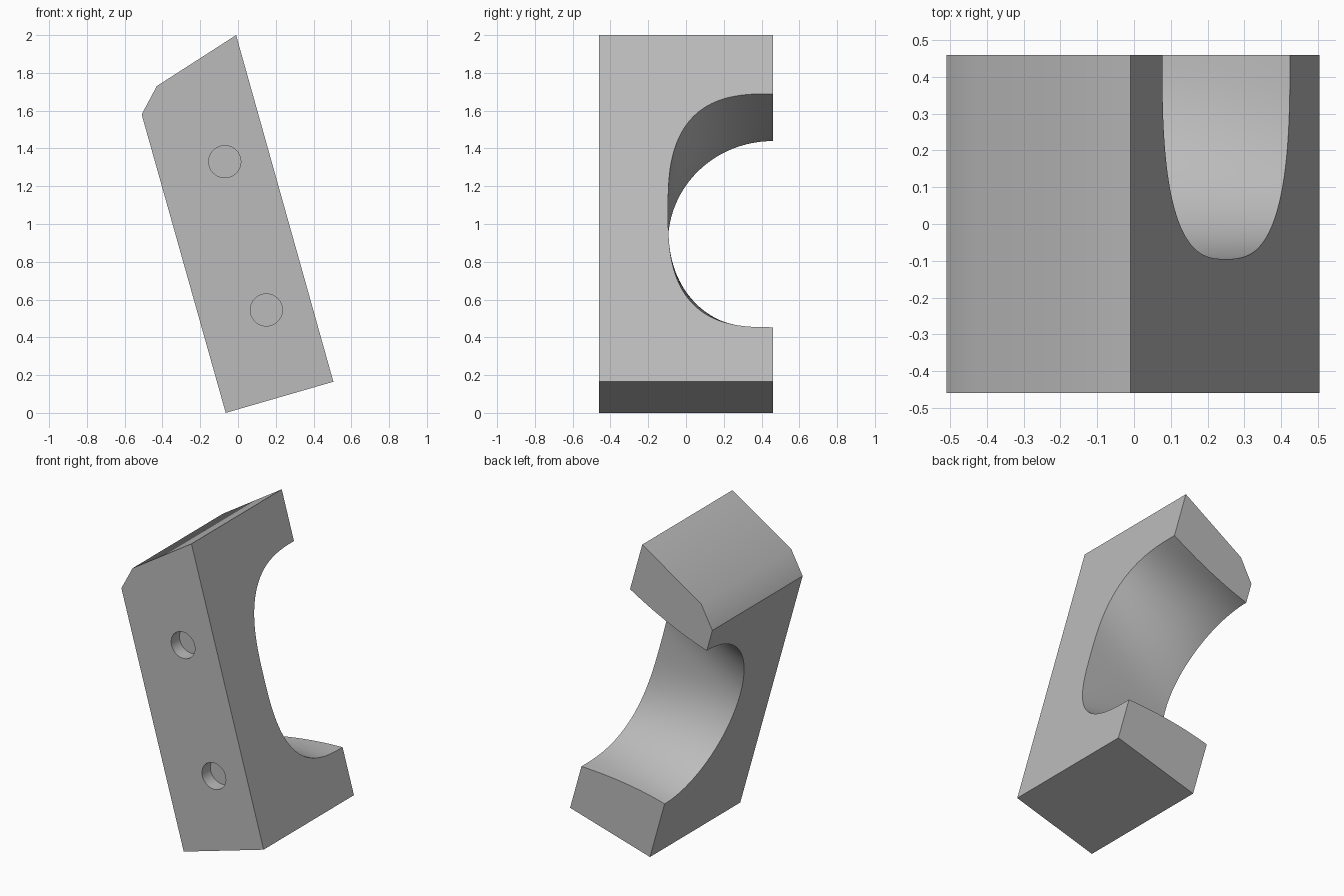
import bpy, bmesh, math
from mathutils import Vector

if "Cube" in bpy.data.objects:
    bpy.data.objects.remove(bpy.data.objects["Cube"])

grey = bpy.data.materials.new("plain grey")
grey.use_nodes = True
colour = (0.5, 0.5, 0.5, 1)
grey.diffuse_color = colour
grey.node_tree.nodes["Principled BSDF"].inputs["Base Color"].default_value = colour

HALF = 0.46                                        # half thickness in y
CORNER = Vector((-0.065, 0, 0))                    # lowest corner
ACROSS = Vector((0.57, 0, 0.165))                  # slanted base edge
ALONG = Vector((-ACROSS.z, 0, ACROSS.x)).normalized()
BITE_MID, DEPTH = 0.94, 0.555


def loft(name, rings):
    """Closed solid through rings of equal length."""
    bm = bmesh.new()
    loops = [[bm.verts.new(p) for p in ring] for ring in rings]
    n = len(loops[0])
    for a, b in zip(loops, loops[1:]):
        for i in range(n):
            j = (i + 1) % n
            bm.faces.new((a[i], a[j], b[j], b[i]))
    bm.faces.new(loops[0])
    bm.faces.new(loops[-1])
    bmesh.ops.recalc_face_normals(bm, faces=bm.faces)
    mesh = bpy.data.meshes.new(name)
    bm.to_mesh(mesh)
    bm.free()
    mesh.materials.append(grey)
    obj = bpy.data.objects.new(name, mesh)
    bpy.context.collection.objects.link(obj)
    return obj


def bite_ring(s):
    """Bite outline: round at the left face, longer and squarer at the right."""
    flare = max(s, 0) ** 1.8
    half, power = DEPTH + 0.085 * flare, 2 + 0.8 * flare
    ring = []
    for i in range(65):
        a = math.pi * i / 64
        c, d = math.cos(a), math.sin(a)
        v = math.copysign(abs(c) ** (2 / power), c) * half
        y = HALF - DEPTH * max(d, 0) ** (2 / power)
        ring.append(CORNER + ACROSS * s + ALONG * (BITE_MID + v) + Vector((0, y, 0)))
    out = Vector((0, 0.2, 0))
    return ring + [ring[-1] + out, ring[0] + out]


# Slanted block with a sloped, chamfered top
profile = [(-0.065, 0), (0.505, 0.165), (-0.01, 2), (-0.43, 1.73), (-0.51, 1.58)]
block = loft("slanted_block", [[(x, y, z) for x, z in profile] for y in (-HALF, HALF)])

# Flared bite through the back, and two blind round holes in the front
cutters = [loft("bite_cutter", [bite_ring(-0.05 + 1.1 * i / 22) for i in range(23)])]
for x, z in ((-0.07, 1.33), (0.15, 0.545)):
    rings = [[(x + 0.085 * math.cos(math.tau * i / 48), y,
               z + 0.085 * math.sin(math.tau * i / 48)) for i in range(48)]
             for y in (-HALF - 0.1, -HALF + 0.085)]
    cutters.append(loft("hole_cutter", rings))

bpy.context.view_layer.objects.active = block
block.select_set(True)
for cutter in cutters:
    mod = block.modifiers.new("cut", 'BOOLEAN')
    mod.operation, mod.solver, mod.object = 'DIFFERENCE', 'EXACT', cutter
    bpy.ops.object.modifier_apply(modifier=mod.name)
    bpy.data.objects.remove(cutter)

bpy.ops.object.shade_smooth_by_angle(angle=math.radians(30))
